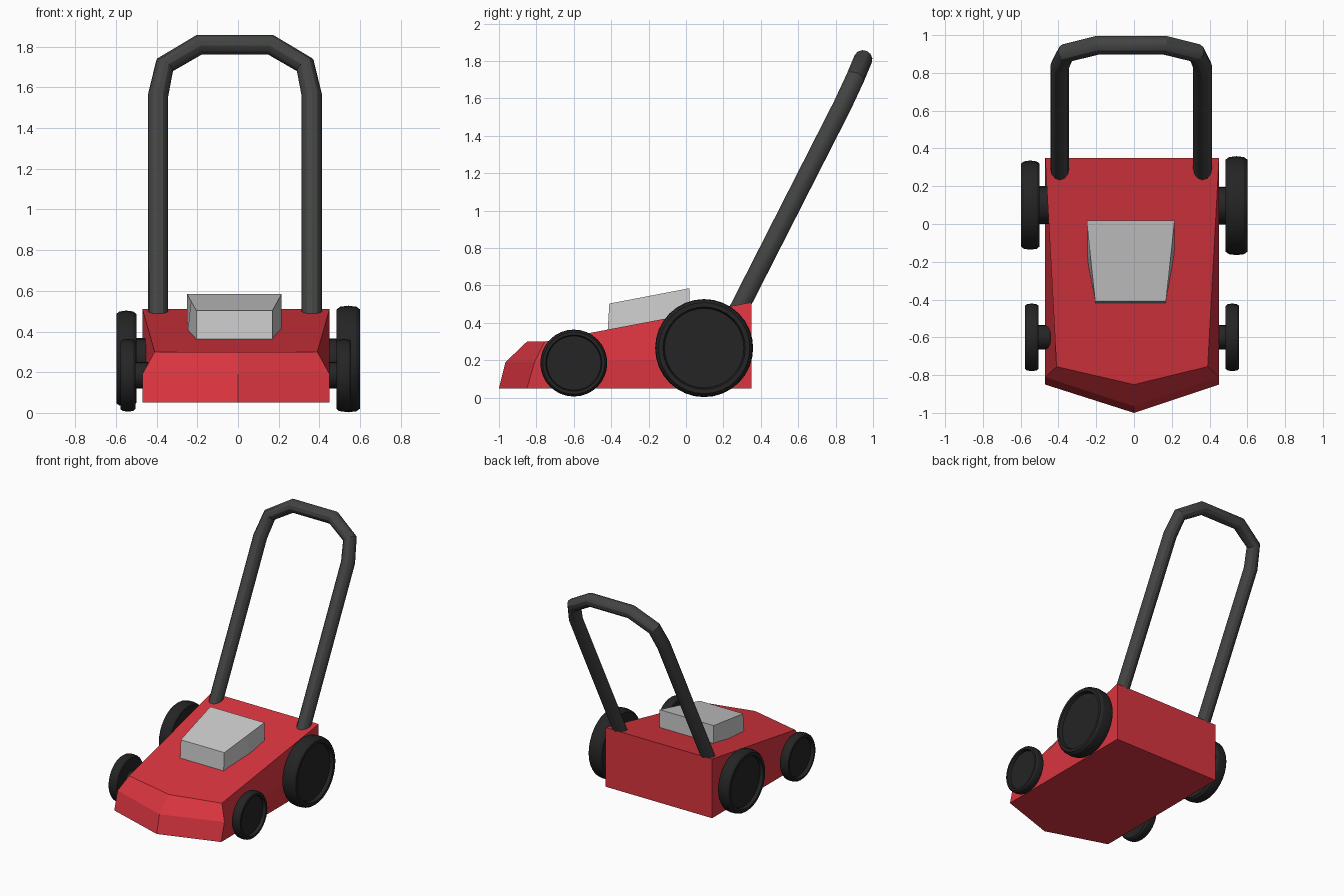
import bpy, bmesh
from math import cos, sin, pi, radians

if "Cube" in bpy.data.objects:
    bpy.data.objects.remove(bpy.data.objects["Cube"])


def material(name, rgb):
    m = bpy.data.materials.new(name)
    m.diffuse_color = (*rgb, 1)
    m.use_nodes = True
    m.node_tree.nodes["Principled BSDF"].inputs["Base Color"].default_value = m.diffuse_color
    return m


RED = material("red paint", (0.70, 0.035, 0.05))
DARK = material("dark grip", (0.055, 0.058, 0.055))
BLACK = material("black rubber", (0.018, 0.018, 0.018))


def loft(name, rings, mat=None, smooth=False):
    """Skin a list of equal-length closed rings and cap both ends."""
    bm = bmesh.new()
    loops = [[bm.verts.new(p) for p in ring] for ring in rings]
    n = len(loops[0])
    for a, b in zip(loops, loops[1:]):
        for i in range(n):
            j = (i + 1) % n
            bm.faces.new((a[i], a[j], b[j], b[i]))
    bm.faces.new(loops[0][::-1])
    bm.faces.new(loops[-1])
    bmesh.ops.recalc_face_normals(bm, faces=bm.faces)
    me = bpy.data.meshes.new(name)
    bm.to_mesh(me)
    bm.free()
    ob = bpy.data.objects.new(name, me)
    bpy.context.collection.objects.link(ob)
    if mat:
        me.materials.append(mat)
    if smooth:
        bpy.ops.object.select_all(action='DESELECT')
        bpy.context.view_layer.objects.active = ob
        ob.select_set(True)
        bpy.ops.object.shade_smooth_by_angle(angle=radians(20))
    return ob


def lathe(name, y, z, profile, mat, sides=32):
    """Turn (x, radius) pairs about an axis parallel to x."""
    rings = [[(x, y + r * cos(2 * pi * i / sides), z + r * sin(2 * pi * i / sides))
              for i in range(sides)] for x, r in profile]
    return loft(name, rings, mat, smooth=True)


# Deck: three stacked five-sided outlines with a pointed nose
def deck_ring(half, corner_y, nose_y, z_front, z_back):
    cx = -0.01
    return [(cx - 0.46, 0.35, z_back), (cx - half, corner_y, z_front),
            (0, nose_y, z_front), (cx + half, corner_y, z_front),
            (cx + 0.46, 0.35, z_back)]


loft("deck", [deck_ring(0.46, -0.85, -1.0, 0.05, 0.05),
              deck_ring(0.46, -0.81, -0.965, 0.19, 0.21),
              deck_ring(0.40, -0.755, -0.85, 0.30, 0.51)], RED)


# Engine cover: wedge narrowing to the front, sloping top
def cover_ring(mid, front_y, z_back, z_front):
    cx = -0.018
    z_mid = z_front + (z_back - z_front) * 0.56
    side = [(0.2325, 0.018, z_back), (mid, -0.17, z_mid), (0.187, front_y, z_front)]
    return ([(cx - x, y, z) for x, y, z in side] +
            [(cx + x, y, z) for x, y, z in reversed(side)])


loft("engine_cover", [cover_ring(0.2325, -0.42, 0.40, 0.34),
                      cover_ring(0.213, -0.41, 0.585, 0.503)])

# Wheels with dished outer faces, plus hubs reaching into the deck
wheels = [("rear_left", -1, 0.10, 0.267, 0.236, 0.50, 0.598, 0.10),
          ("rear_right", 1, 0.097, 0.265, 0.262, 0.485, 0.60, 0.10),
          ("front_left", -1, -0.60, 0.185, 0.179, 0.505, 0.578, 0.065),
          ("front_right", 1, -0.60, 0.185, 0.179, 0.485, 0.556, 0.065)]
for name, s, y, z, r, x0, x1, hub in wheels:
    w = x1 - x0
    lathe(name + "_wheel", y, z,
          [(s * x0, 0.93 * r), (s * (x0 + 0.15 * w), 0.98 * r), (s * (x0 + 0.5 * w), r),
           (s * (x1 - 0.15 * w), 0.98 * r), (s * x1, 0.93 * r), (s * x1, 0.84 * r),
           (s * (x1 - 0.025), 0.81 * r)], BLACK)
    lathe(name + "_hub", y, z, [(s * 0.42, hub * 0.7), (s * 0.445, hub),
                                (s * (x0 + 0.01), hub)], BLACK, 20)

# Handle: one bent tube swept along a faceted path
half_path = [(0.378, 0.26, 0.43), (0.378, 0.835, 1.56), (0.345, 0.905, 1.71),
             (0.175, 0.947, 1.81)]
path = [(-x - 0.015, y, z) for x, y, z in half_path]
path += [(x - 0.015, y, z) for x, y, z in reversed(half_path)]
cu = bpy.data.curves.new("handle", 'CURVE')
cu.dimensions = '3D'
cu.bevel_depth = 0.05
cu.bevel_resolution = 4
cu.use_fill_caps = True
sp = cu.splines.new('POLY')
sp.points.add(len(path) - 1)
for p, co in zip(sp.points, path):
    p.co = (*co, 1)
cu.materials.append(DARK)
handle = bpy.data.objects.new("handle", cu)
bpy.context.collection.objects.link(handle)
bpy.ops.object.select_all(action='DESELECT')
bpy.context.view_layer.objects.active = handle
handle.select_set(True)
bpy.ops.object.convert(target='MESH')
bpy.ops.object.shade_smooth_by_angle(angle=radians(30))
